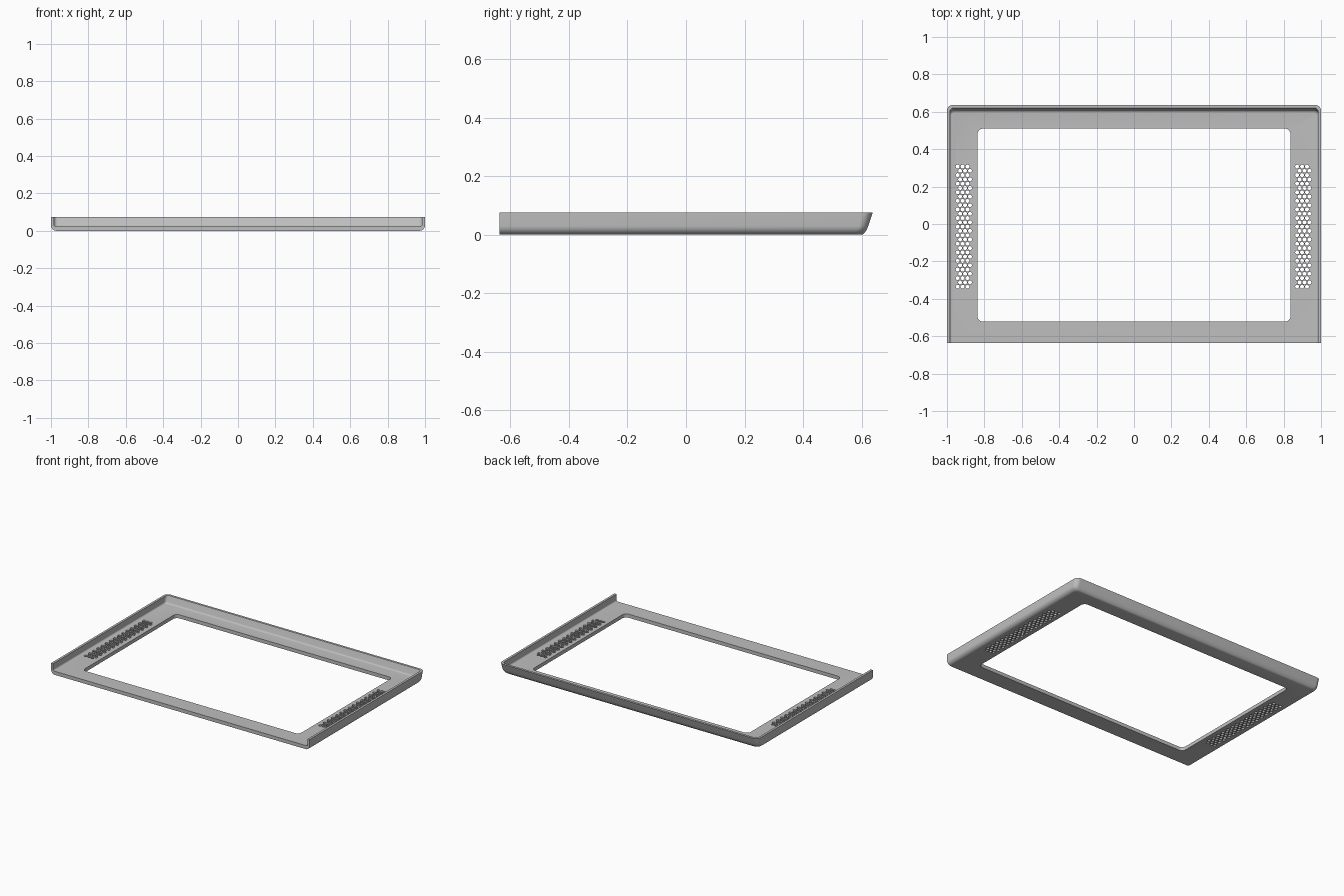
import bpy, bmesh
from math import sin, cos, pi

if "Cube" in bpy.data.objects:
    bpy.data.objects.remove(bpy.data.objects["Cube"])

HEIGHT, FLOOR = 0.075, 0.025
FRONT, BACK, LEAN = -0.637, 0.612, 0.025

grey = bpy.data.materials.new("light_grey")
grey.use_nodes = True
colour = (0.52, 0.52, 0.52, 1)
grey.diffuse_color = colour
grey.node_tree.nodes["Principled BSDF"].inputs["Base Color"].default_value = colour


def outline(x0, x1, y0, y1, r_back, r_front=0, steps=8):
    """Rectangle with rounded corners, counter-clockwise from the front."""
    pts = []
    for x, y, sx, sy, start, r in ((x1, y0, -1, 1, -pi / 2, r_front),
                                   (x1, y1, -1, -1, 0, r_back),
                                   (x0, y1, 1, -1, pi / 2, r_back),
                                   (x0, y0, 1, 1, pi, r_front)):
        if r == 0:
            pts.append((x, y))
            continue
        for i in range(steps + 1):
            a = start + pi / 2 * i / steps
            pts.append((x + sx * r + r * cos(a), y + sy * r + r * sin(a)))
    return pts


def finish(name, bm):
    bmesh.ops.recalc_face_normals(bm, faces=bm.faces)
    mesh = bpy.data.meshes.new(name)
    bm.to_mesh(mesh)
    bm.free()
    mesh.materials.append(grey)
    obj = bpy.data.objects.new(name, mesh)
    bpy.context.collection.objects.link(obj)
    return obj


def loft(name, levels):
    """Closed solid through a stack of (outline, z) levels."""
    bm = bmesh.new()
    rings = [[bm.verts.new((x, y, z)) for x, y in pts] for pts, z in levels]
    for low, high in zip(rings, rings[1:]):
        for i in range(len(low)):
            j = (i + 1) % len(low)
            bm.faces.new((low[i], low[j], high[j], high[i]))
    bm.faces.new(rings[0][::-1])
    bm.faces.new(rings[-1])
    return finish(name, bm)


def tray(name, bottom, top, wall, side_fillet, back_fillet, front, r, steps=6):
    """Three-sided basin with a rounded bottom edge and a leaning back."""
    levels = []
    for i in range(steps + 1):
        a = pi / 2 * i / steps
        z = bottom + side_fillet * (1 - cos(a))
        hx = 1 - wall - side_fillet * (1 - sin(a))
        yb = BACK - wall + LEAN * z / HEIGHT - back_fillet * (1 - sin(a))
        levels.append((outline(-hx, hx, front, yb, r), z))
    hx = 1 - wall
    levels.append((outline(-hx, hx, front, BACK - wall + LEAN * top / HEIGHT, r), top))
    return loft(name, levels)


# Outer shell and the cutters for the basin and the window
frame = tray("bezel_frame", 0, HEIGHT, 0, 0.03, 0.012, FRONT, 0.032)
cavity = tray("cavity_cutter", FLOOR, 0.1, 0.016, 0.01, 0.006, -0.75, 0.02)
opening = outline(-0.837, 0.837, -0.522, 0.51, 0.03, 0.03)
window = loft("window_cutter", [(opening, -0.05), (opening, 0.1)])

# Staggered vent holes on both sides
PITCH = 0.0265
bm = bmesh.new()
for centre in (-0.91, 0.905):
    for row in range(29):
        shift = PITCH / 4 * (1 if row % 2 else -1)
        for col in (-1, 0, 1):
            made = bmesh.ops.create_cone(bm, cap_ends=True, segments=12,
                                         radius1=0.0105, radius2=0.0105, depth=0.15)
            bmesh.ops.translate(bm, verts=made["verts"], vec=(
                centre + col * PITCH + shift, (row - 14) * PITCH * 0.866 - 0.014, 0.02))
vents = finish("vent_cutter", bm)

# Cut, then discard the cutters
bpy.context.view_layer.objects.active = frame
for cutter in (cavity, window, vents):
    cutter.hide_render = True
    mod = frame.modifiers.new("cut", 'BOOLEAN')
    mod.operation = 'DIFFERENCE'
    mod.solver = 'EXACT'
    mod.object = cutter
    bpy.ops.object.modifier_apply(modifier=mod.name)
    bpy.data.objects.remove(cutter)

for obj in bpy.context.selected_objects:
    obj.select_set(False)
frame.select_set(True)
bpy.ops.object.shade_smooth_by_angle(angle=pi / 6)
